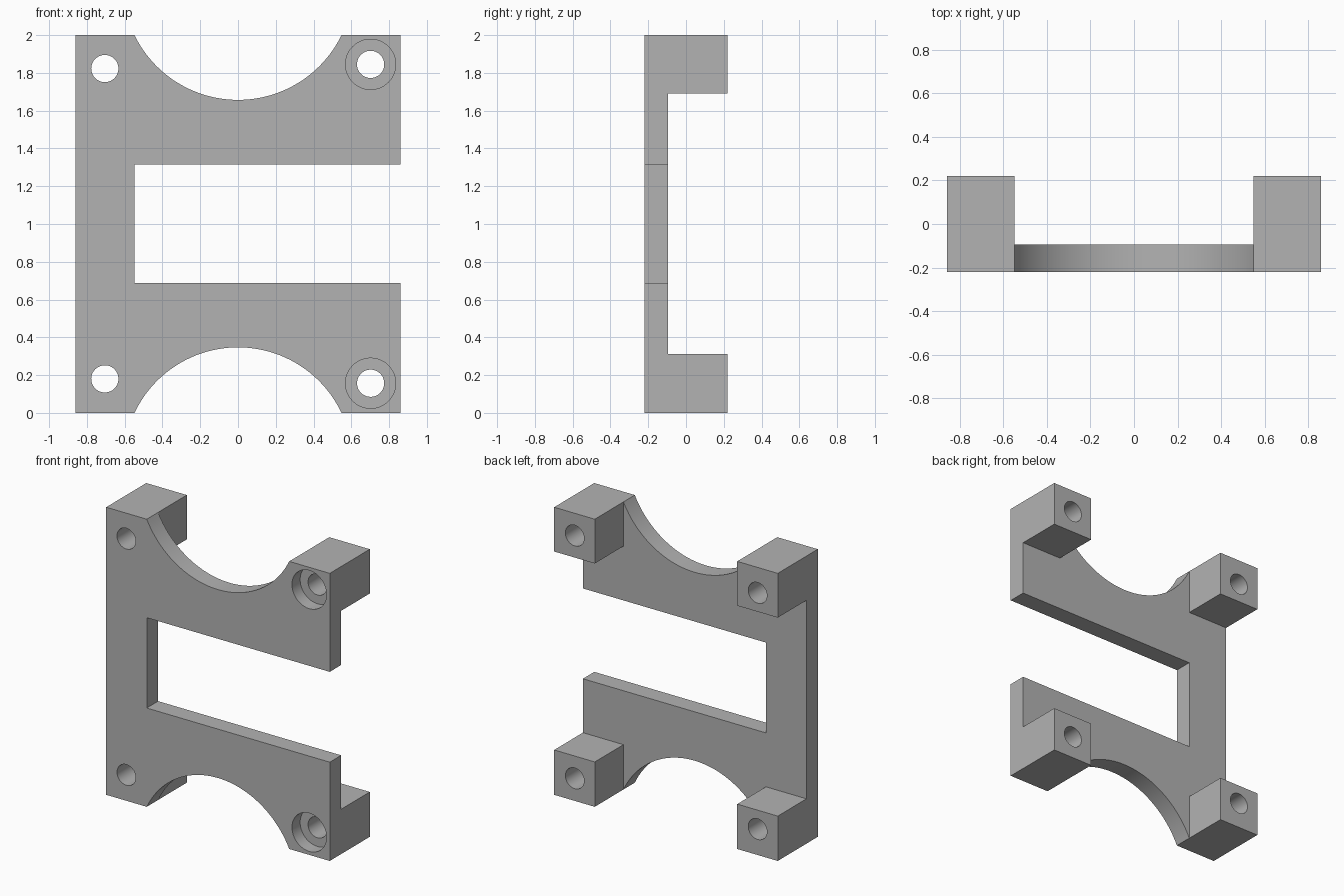
import bpy, bmesh, math
from mathutils import Matrix

cube = bpy.data.objects.get("Cube")
if cube:
    bpy.data.objects.remove(cube, do_unlink=True)

FRONT, BACK, PLATE_BACK = -0.22, 0.22, -0.095
HALF_W, INNER = 0.86, 0.548

grey = bpy.data.materials.new("plain grey")
grey.use_nodes = True
colour = (0.45, 0.45, 0.45, 1)
grey.diffuse_color = colour
grey.node_tree.nodes["Principled BSDF"].inputs["Base Color"].default_value = colour


def add_object(name, bm):
    mesh = bpy.data.meshes.new(name)
    bmesh.ops.recalc_face_normals(bm, faces=bm.faces)
    bm.to_mesh(mesh)
    bm.free()
    mesh.materials.append(grey)
    obj = bpy.data.objects.new(name, mesh)
    bpy.context.collection.objects.link(obj)
    return obj


def box(name, x, y, z):
    bm = bmesh.new()
    bmesh.ops.create_cube(bm, size=1)
    for v in bm.verts:
        v.co = [r[0] if c < 0 else r[1] for c, r in zip(v.co, (x, y, z))]
    return add_object(name, bm)


def drill(name, x, z, radius, y0, y1):
    bm = bmesh.new()
    place = Matrix.Translation((x, (y0 + y1) / 2, z)) @ Matrix.Rotation(math.pi / 2, 4, 'X')
    bmesh.ops.create_cone(bm, cap_ends=True, segments=48, radius1=radius,
                          radius2=radius, depth=y1 - y0, matrix=place)
    return add_object(name, bm)


def arc(z_edge, z_mid, steps=48):
    """Points of a shallow scoop from right to left."""
    sag = abs(z_edge - z_mid)
    radius = (INNER ** 2 + sag ** 2) / (2 * sag)
    up = 1 if z_mid > z_edge else -1
    half = math.asin(INNER / radius)
    angles = [half * (1 - 2 * i / steps) for i in range(steps + 1)]
    return [(radius * math.sin(a), z_mid - up * radius * (1 - math.cos(a))) for a in angles]


# Outline of the bracket: two scoops and a slot open on the left side
outline = [(HALF_W, 0)] + arc(0, 0.347) + [(-HALF_W, 0), (-HALF_W, 2)]
outline += arc(2, 1.657)[::-1]
outline += [(HALF_W, 2), (HALF_W, 1.315), (-INNER, 1.315), (-INNER, 0.687), (HALF_W, 0.687)]
bm = bmesh.new()
face = bm.faces.new([bm.verts.new((x, FRONT, z)) for x, z in outline])
extruded = bmesh.ops.extrude_face_region(bm, geom=[face])["geom"]
bmesh.ops.translate(bm, vec=(0, BACK - FRONT, 0),
                    verts=[g for g in extruded if isinstance(g, bmesh.types.BMVert)])
bracket = add_object("bracket", bm)

# Clear the back so that only the four corner posts remain thick
cutters = [box("side_clearance", (-1, 1), (PLATE_BACK, 1), (0.312, 1.692)),
           box("middle_clearance", (-INNER, INNER), (PLATE_BACK, 1), (-1, 3))]

# Screw holes, with counterbores on the left pair
for x, z in ((-0.705, 0.18), (-0.705, 1.823), (0.702, 0.157), (0.702, 1.845)):
    cutters.append(drill("screw_hole", x, z, 0.072, -1, 1))
    if x > 0:
        cutters.append(drill("counterbore", x, z, 0.133, -1, FRONT + 0.09))

for cutter in cutters:
    cutter.hide_render = True
    mod = bracket.modifiers.new(cutter.name, 'BOOLEAN')
    mod.operation, mod.solver, mod.object = 'DIFFERENCE', 'EXACT', cutter

# Bake the cuts and drop the cutters
bpy.context.view_layer.update()
baked = bpy.data.meshes.new_from_object(
    bracket.evaluated_get(bpy.context.evaluated_depsgraph_get()))
bracket.modifiers.clear()
bracket.data = baked
for cutter in cutters:
    bpy.data.objects.remove(cutter, do_unlink=True)

bpy.ops.object.select_all(action='DESELECT')
bracket.select_set(True)
bpy.context.view_layer.objects.active = bracket
bpy.ops.object.shade_smooth_by_angle(angle=math.radians(30))
